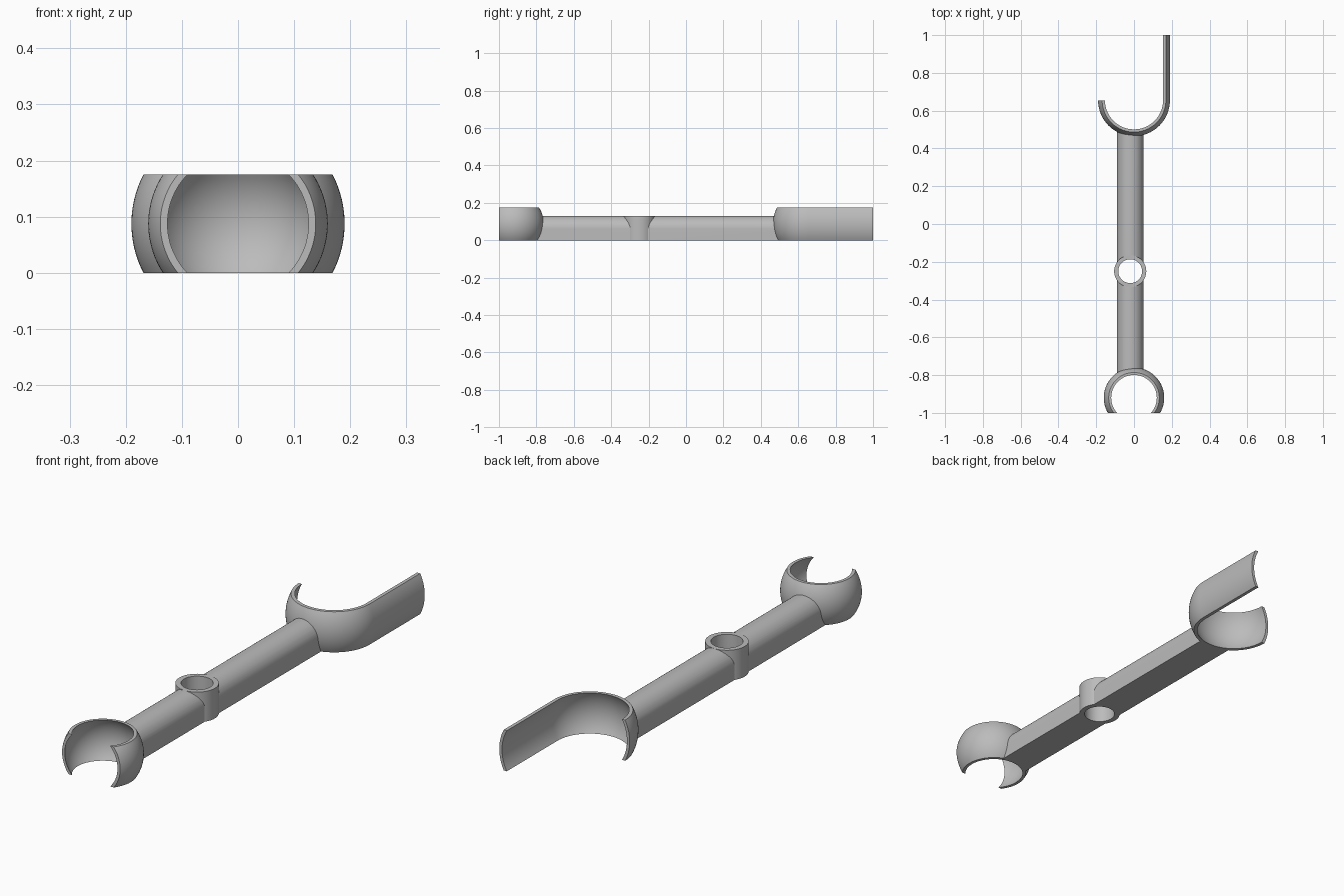
import bpy, bmesh, math
from mathutils import Matrix, Vector

if "Cube" in bpy.data.objects:
    bpy.data.objects.remove(bpy.data.objects["Cube"], do_unlink=True)

HEIGHT = 0.175          # height of the two sockets
BAR_TOP = 0.13
BAR_X, BAR_HALF = -0.02, 0.07
SMALL = Vector((0, -0.92, HEIGHT / 2))
LARGE = Vector((0, 0.655, HEIGHT / 2))
RING = Vector((BAR_X, -0.25, 0))

grey = bpy.data.materials.new("plain_grey")
grey.use_nodes = True
grey.diffuse_color = (0.5, 0.5, 0.5, 1)
grey.node_tree.nodes["Principled BSDF"].inputs["Base Color"].default_value = (0.5, 0.5, 0.5, 1)


def finish(bm, name):
    bmesh.ops.recalc_face_normals(bm, faces=bm.faces)
    mesh = bpy.data.meshes.new(name)
    bm.to_mesh(mesh)
    bm.free()
    mesh.materials.append(grey)
    obj = bpy.data.objects.new(name, mesh)
    bpy.context.collection.objects.link(obj)
    return obj


def smooth(obj):
    bpy.ops.object.select_all(action='DESELECT')
    obj.select_set(True)
    bpy.context.view_layer.objects.active = obj
    bpy.ops.object.shade_smooth_by_angle(angle=math.radians(30))


def lathe(profile, centre, steps=96):
    """Revolve a closed (radius, z) profile around a vertical axis."""
    bm = bmesh.new()
    rings = []
    for i in range(steps):
        a = math.tau * i / steps
        rings.append([bm.verts.new((centre.x + r * math.cos(a), centre.y + r * math.sin(a), z))
                      for r, z in profile])
    n = len(profile)
    for i in range(steps):
        p, q = rings[i], rings[(i + 1) % steps]
        for j in range(n):
            k = (j + 1) % n
            bm.faces.new((p[j], q[j], q[k], p[k]))
    return bm


def shell_profile(outer, inner, steps=20):
    """Section of a hollow ball sliced flat at top and bottom."""
    zs = [HEIGHT * i / steps for i in range(steps + 1)]
    arc = lambda r, z: (math.sqrt(r * r - (z - HEIGHT / 2) ** 2), z)
    return [arc(outer, z) for z in zs] + [arc(inner, z) for z in reversed(zs)]


def slice_off(bm, y, side):
    """Remove everything beyond the plane at y, on the given side."""
    bmesh.ops.bisect_plane(bm, geom=bm.verts[:] + bm.edges[:] + bm.faces[:], dist=1e-5,
                           plane_co=(0, y, 0), plane_no=(0, side, 0), clear_outer=True)


def cap(bm):
    bmesh.ops.holes_fill(bm, edges=[e for e in bm.edges if e.is_boundary], sides=0)


# Small socket, open towards the front
bm = lathe(shell_profile(0.16, 0.149), SMALL)
slice_off(bm, -1, -1)
cap(bm)
smooth(finish(bm, "small_socket"))

# Large half socket, with its left wall drawn out into a long arm
bm = lathe(shell_profile(0.19, 0.177), LARGE)
slice_off(bm, LARGE.y, 1)
edges = [e for e in bm.edges if e.is_boundary and e.verts[0].co.x > 0]
new = bmesh.ops.extrude_edge_only(bm, edges=edges)["geom"]
for v in new:
    if isinstance(v, bmesh.types.BMVert):
        v.co.y = 1
cap(bm)
smooth(finish(bm, "large_socket_with_arm"))

# Pivot ring in the handle
bm = lathe([(0.085, 0), (0.085, BAR_TOP), (0.063, BAR_TOP), (0.063, 0)], RING, 64)
smooth(finish(bm, "pivot_ring"))

# Handle bar: flat underside, half-round top
bm = bmesh.new()
section = [(-BAR_HALF, 0), (BAR_HALF, 0)]
for i in range(33):
    a = math.pi * i / 32
    section.append((BAR_HALF * math.cos(a), BAR_TOP - BAR_HALF + BAR_HALF * math.sin(a)))
face = bm.faces.new([bm.verts.new((BAR_X + x, SMALL.y + 0.05, z)) for x, z in section])
geom = bmesh.ops.extrude_face_region(bm, geom=[face])["geom"]
bmesh.ops.translate(bm, vec=(0, LARGE.y - SMALL.y - 0.1, 0),
                    verts=[v for v in geom if isinstance(v, bmesh.types.BMVert)])
bar = finish(bm, "handle_bar")

# Cutters clear the bar out of both sockets and the ring
cutters = []
for name, centre, radius in (("small_cutter", SMALL, 0.155), ("large_cutter", LARGE, 0.184)):
    bm = bmesh.new()
    bmesh.ops.create_uvsphere(bm, u_segments=64, v_segments=32, radius=radius,
                              matrix=Matrix.Translation(centre))
    cutters.append(finish(bm, name))
bm = bmesh.new()
bmesh.ops.create_cone(bm, cap_ends=True, segments=64, radius1=0.075, radius2=0.075, depth=1,
                      matrix=Matrix.Translation(RING))
cutters.append(finish(bm, "ring_cutter"))

bpy.context.view_layer.objects.active = bar
for cutter in cutters:
    mod = bar.modifiers.new(cutter.name, 'BOOLEAN')
    mod.operation, mod.solver, mod.object = 'DIFFERENCE', 'EXACT', cutter
    bpy.ops.object.modifier_apply(modifier=mod.name)
    bpy.data.objects.remove(cutter, do_unlink=True)
smooth(bar)
